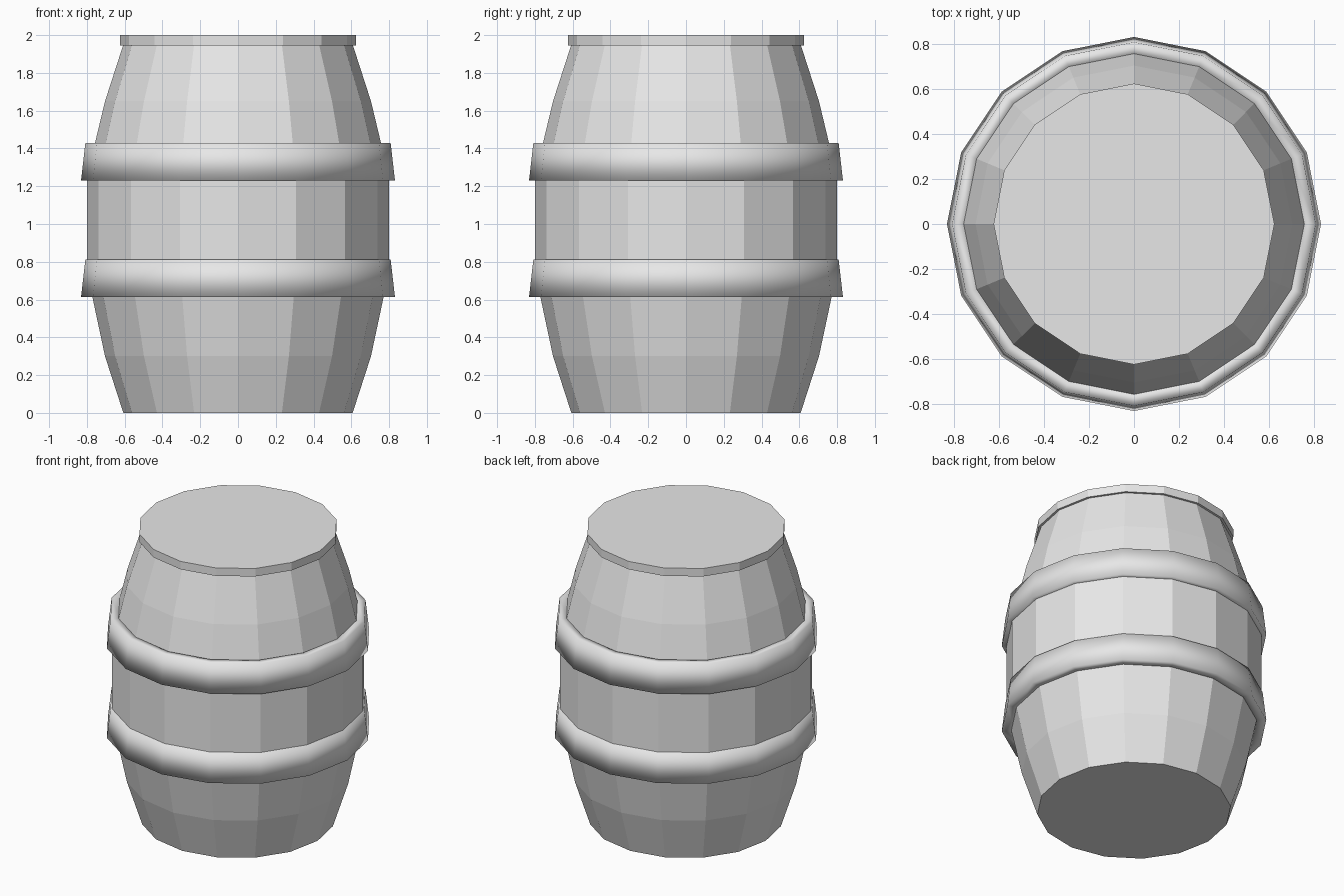
import bpy
import bmesh
from math import cos, sin, tau

SIDES = 16

if "Cube" in bpy.data.objects:
    bpy.data.objects.remove(bpy.data.objects["Cube"], do_unlink=True)

grey = bpy.data.materials.new("plain grey")
grey.use_nodes = True
grey.diffuse_color = (0.8, 0.8, 0.8, 1)
grey.node_tree.nodes["Principled BSDF"].inputs["Base Color"].default_value = (0.8, 0.8, 0.8, 1)


def lathe(name, profile, closed=False, smooth=False):
    """Spin (radius, height) points around z; cap the ends unless closed into a ring."""
    bm = bmesh.new()
    rings = [[bm.verts.new((r * cos(tau * i / SIDES), r * sin(tau * i / SIDES), z))
              for i in range(SIDES)] for r, z in profile]
    pairs = list(zip(rings, rings[1:]))
    if closed:
        pairs.append((rings[-1], rings[0]))
    else:
        bm.faces.new(rings[0][::-1])
        bm.faces.new(rings[-1])
    for low, high in pairs:
        for i in range(SIDES):
            j = (i + 1) % SIDES
            bm.faces.new((low[i], low[j], high[j], high[i]))
    bmesh.ops.recalc_face_normals(bm, faces=bm.faces)
    for face in bm.faces:
        face.smooth = smooth
    mesh = bpy.data.meshes.new(name)
    bm.to_mesh(mesh)
    bm.free()
    mesh.materials.append(grey)
    obj = bpy.data.objects.new(name, mesh)
    bpy.context.collection.objects.link(obj)
    return obj


# Bulging staves, flat shaded
lathe("barrel_body", [(0.607, 0), (0.704, 0.3), (0.8, 0.75),
                      (0.8, 1.25), (0.704, 1.65), (0.607, 1.95)])

# Overhanging lid
lathe("lid", [(0.624, 1.945), (0.624, 2.0)])

# Two softly shaded hoops, slightly wider at the bottom
for name, base in (("lower_hoop", 0.613), ("upper_hoop", 1.23)):
    top = base + 0.2
    lathe(name, [(0.75, base), (0.831, base), (0.808, top), (0.75, top)],
          closed=True, smooth=True)
